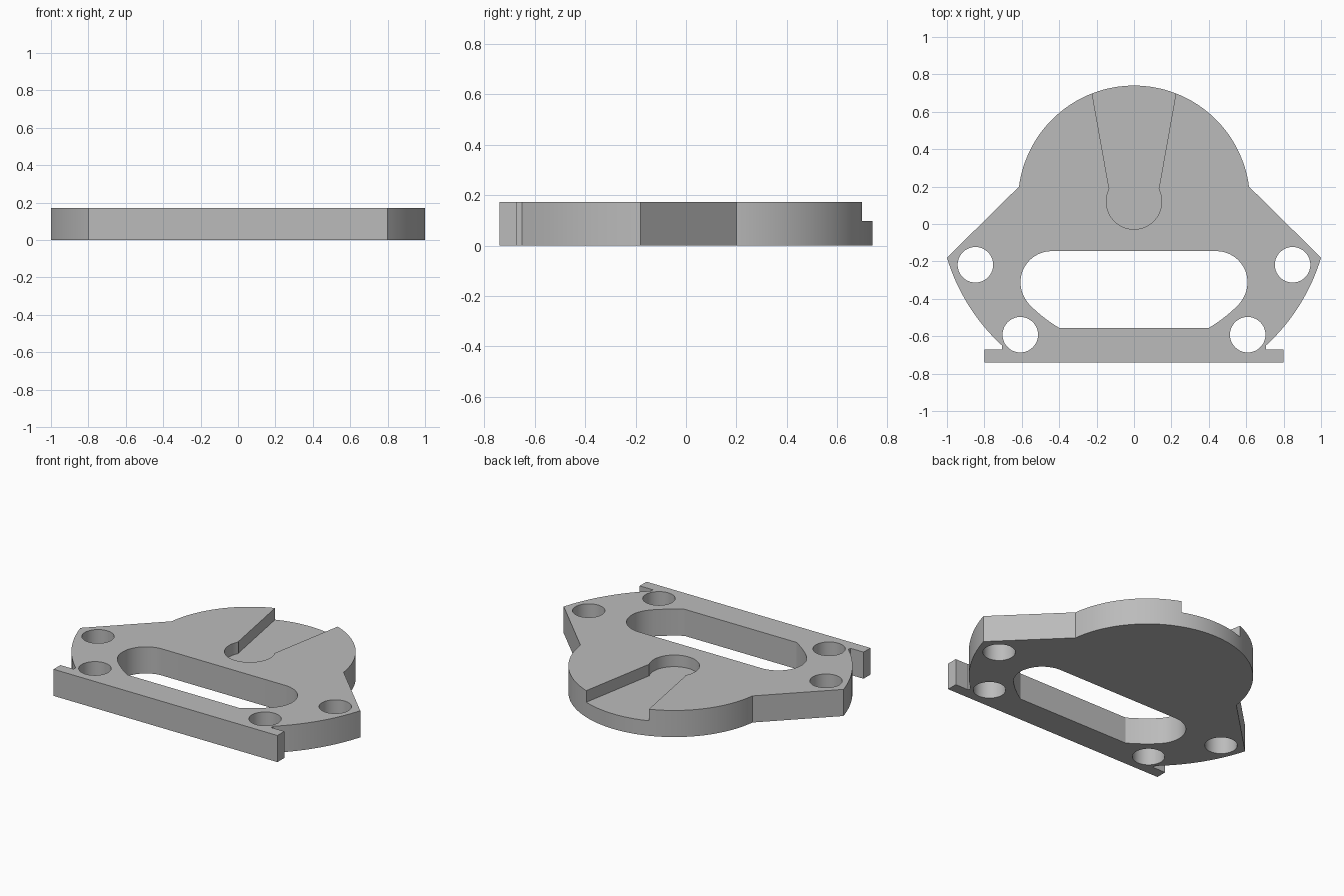
import bpy, bmesh
from math import sin, cos, radians, atan2, degrees, hypot

if "Cube" in bpy.data.objects:
    bpy.data.objects.remove(bpy.data.objects["Cube"], do_unlink=True)

HEIGHT = 0.172        # plate thickness
FLOOR = 0.097         # recess floor
HUB = (0, 0.12)       # shared centre of the main arcs

grey = bpy.data.materials.new("plain grey")
grey.use_nodes = True
grey.diffuse_color = (0.5, 0.5, 0.5, 1)
grey.node_tree.nodes["Principled BSDF"].inputs["Base Color"].default_value = (0.5, 0.5, 0.5, 1)


def arc(center, radius, start, end, steps):
    angles = [radians(start + (end - start) * i / steps) for i in range(steps + 1)]
    return [(center[0] + radius * cos(a), center[1] + radius * sin(a)) for a in angles]


def hub_angle(x, y):
    return degrees(atan2(y - HUB[1], x - HUB[0]))


def mirrored(half):
    """Close a right-hand half outline with its mirror image."""
    return half + [(-x, y) for x, y in reversed(half) if abs(x) > 1e-5]


def prism(name, points, bottom, top):
    bm = bmesh.new()
    face = bm.faces.new([bm.verts.new((x, y, bottom)) for x, y in points])
    side = bmesh.ops.extrude_face_region(bm, geom=[face])["geom"]
    moved = [v for v in side if isinstance(v, bmesh.types.BMVert)]
    bmesh.ops.translate(bm, verts=moved, vec=(0, 0, top - bottom))
    bmesh.ops.recalc_face_normals(bm, faces=bm.faces)
    mesh = bpy.data.meshes.new(name)
    bm.to_mesh(mesh)
    bm.free()
    mesh.materials.append(grey)
    obj = bpy.data.objects.new(name, mesh)
    bpy.context.collection.objects.link(obj)
    return obj


def cut(target, points, bottom=-0.1):
    cutter = prism("cutter", points, bottom, HEIGHT + 0.1)
    cutter.hide_render = True
    mod = target.modifiers.new("cut", "BOOLEAN")
    mod.operation = "DIFFERENCE"
    mod.solver = "EXACT"
    mod.object = cutter
    bpy.context.view_layer.objects.active = target
    bpy.ops.object.modifier_apply(modifier=mod.name)
    bpy.data.objects.remove(cutter, do_unlink=True)


# Plate outline: front bar, notch, wide flank arc, sloped shoulder, round back
outline = [(0.8, -0.74), (0.8, -0.67), (0.706, -0.67)]
outline += arc(HUB, hypot(1, 0.3), hub_angle(0.706, -0.65), hub_angle(1, -0.18), 16)
outline += arc(HUB, 0.62, hub_angle(0.615, 0.2), 90, 32)
plate = prism("mounting_plate", mirrored(outline), 0, HEIGHT)

# Long opening with rounded ends that follow the hub arc
corner = (0.44, -0.312)
meet = hub_angle(*corner)
slot = arc(HUB, 0.785, hub_angle(0.4, -0.555), meet, 8)
slot += arc(corner, 0.167, meet, 90, 20)[1:]
cut(plate, mirrored(slot))

# Four bolt holes
for side in (-1, 1):
    for x, y in ((0.848, -0.218), (0.608, -0.592)):
        cut(plate, arc((side * x, y), 0.095, 0, 360, 40)[:-1])

# Keyhole recess flaring out to the back edge
keyhole = arc(HUB, 0.148, -90, hub_angle(0.131, 0.19), 24) + [(0.133, 0.19), (0.26, 0.9)]
cut(plate, mirrored(keyhole), FLOOR)

bpy.ops.object.select_all(action="DESELECT")
plate.select_set(True)
bpy.context.view_layer.objects.active = plate
bpy.ops.object.shade_smooth_by_angle(angle=radians(20))
